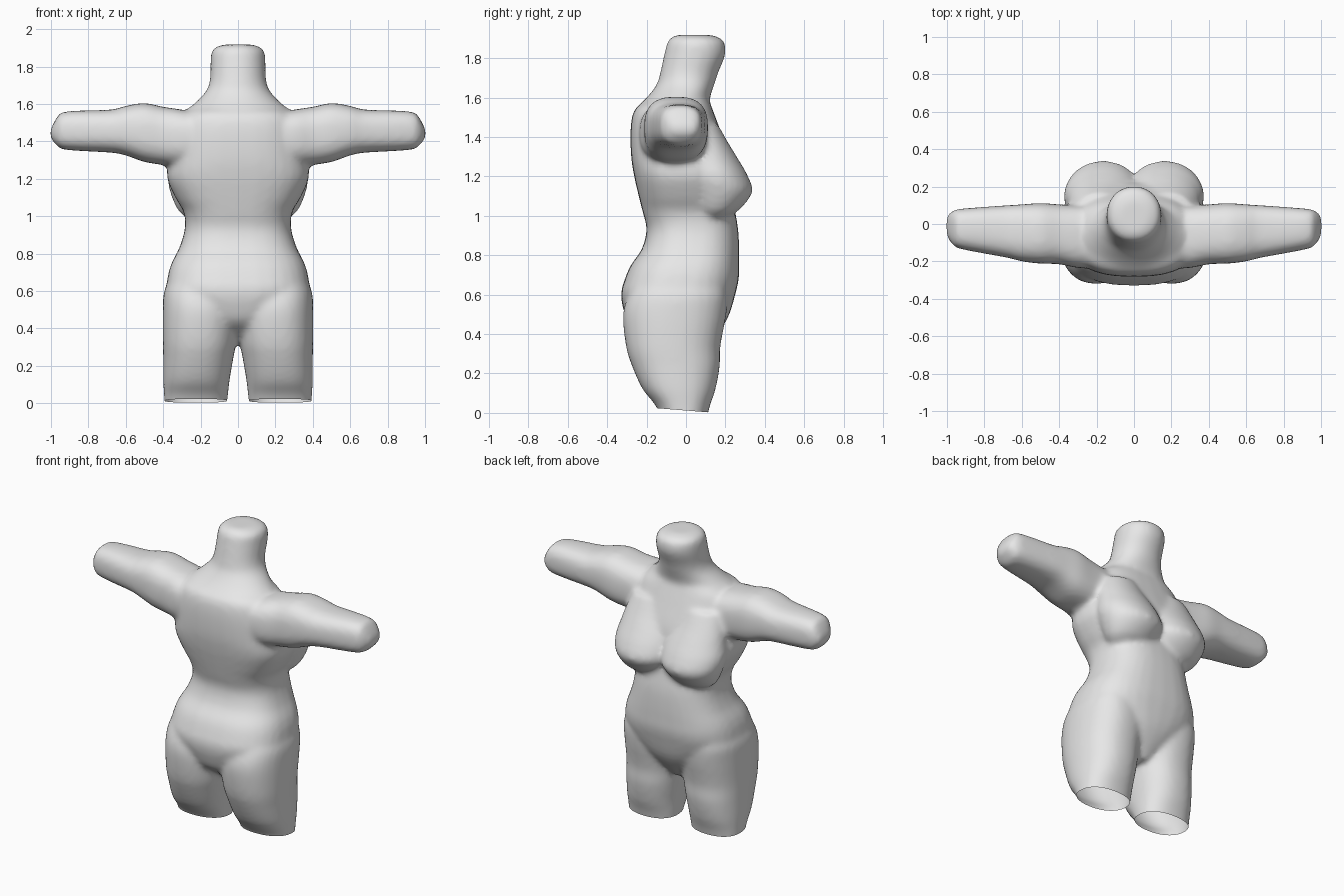
import bpy, bmesh, math
from mathutils import Vector

if "Cube" in bpy.data.objects:
    bpy.data.objects.remove(bpy.data.objects["Cube"], do_unlink=True)

SIDES = 32
bm = bmesh.new()


def refine(rows, steps=4):
    """Add flowing in-between sections to a list of sections."""
    pts = [Vector(r) for r in rows]
    out = []
    for i in range(len(pts) - 1):
        b, c = pts[i], pts[i + 1]
        a, d = pts[max(i - 1, 0)], pts[min(i + 2, len(pts) - 1)]
        for k in range(steps):
            u = k / steps
            out.append(b + (c - a) * (u / 2) + (a * 2 - b * 5 + c * 4 - d) * (u * u / 2)
                       + (b * 3 - a - c * 3 + d) * (u ** 3 / 2))
    return out + [pts[-1]]


def loft(rows, place, power=2.3):
    """Closed tube through rounded sections: (along, a_min, a_max, b_min, b_max)."""
    rings = []
    for t, a0, a1, b0, b1 in refine(rows):
        ring = []
        for i in range(SIDES):
            ang = math.tau * i / SIDES
            c, s = math.cos(ang), math.sin(ang)
            a = (a0 + a1) / 2 + (a1 - a0) / 2 * math.copysign(abs(c) ** (2 / power), c)
            b = (b0 + b1) / 2 + (b1 - b0) / 2 * math.copysign(abs(s) ** (2 / power), s)
            ring.append(bm.verts.new(place(t, a, b)))
        rings.append(ring)
    for low, high in zip(rings, rings[1:]):
        for i in range(SIDES):
            j = (i + 1) % SIDES
            bm.faces.new((low[i], low[j], high[j], high[i]))
    bm.faces.new(rings[0][::-1])
    bm.faces.new(rings[-1])


# Torso from crotch to shoulders: height, half width, back, chest
torso = [(.32, .05, -.12, .10), (.42, .18, -.265, .175), (.50, .28, -.31, .22),
         (.60, .375, -.33, .25), (.68, .375, -.31, .268), (.75, .355, -.28, .27),
         (.83, .315, -.225, .27), (.93, .285, -.20, .265), (1.02, .29, -.22, .25),
         (1.10, .335, -.24, .235), (1.21, .38, -.265, .23), (1.32, .36, -.28, .215),
         (1.46, .33, -.28, .165), (1.54, .30, -.26, .135), (1.58, .24, -.21, .12)]
loft([(z, -w, w, y0, y1) for z, w, y0, y1 in torso], lambda t, a, b: (a, b, t), 2.6)

# Neck with a slightly domed top
neck = [(1.48, .32, -.27, .14), (1.56, .28, -.235, .12), (1.61, .225, -.19, .125),
        (1.67, .17, -.147, .145), (1.73, .15, -.13, .165), (1.82, .147, -.11, .2),
        (1.89, .137, -.09, .19), (1.918, .08, -.05, .13)]
loft([(z, -w, w, y0, y1) for z, w, y0, y1 in neck], lambda t, a, b: (a, b, t), 2.1)

# Arms, thighs and breasts on both sides
arm = [(.15, -.24, .10, 1.30, 1.54), (.30, -.235, .10, 1.27, 1.57), (.40, -.215, .105, 1.275, 1.585),
       (.50, -.212, .112, 1.29, 1.605), (.60, -.20, .105, 1.325, 1.59),
       (.68, -.18, .10, 1.34, 1.57), (.92, -.135, .082, 1.355, 1.56),
       (.97, -.11, .07, 1.38, 1.525), (1.003, -.06, .04, 1.42, 1.46)]
thigh = [(-.10, .07, .39, -.10, .09), (.03, .055, .395, -.15, .12), (.12, .045, .40, -.22, .15),
         (.24, .025, .40, -.275, .172), (.34, .008, .402, -.305, .175),
         (.50, 0, .402, -.32, .205), (.60, .04, .395, -.29, .21), (.66, .10, .365, -.25, .19)]
breast = [(.99, .09, .27, .08, .20), (1.03, .03, .32, .04, .27), (1.12, -.03, .36, 0, .337),
          (1.20, -.04, .375, -.02, .315), (1.28, -.02, .36, -.02, .27),
          (1.37, .02, .34, -.02, .215), (1.46, .05, .31, -.02, .165)]
for side in (1, -1):
    loft(arm, lambda t, a, b: (side * t, a, b), 2.7)
    loft(thigh, lambda t, a, b: (side * a, b, t), 2.3)
    loft(breast, lambda t, a, b: (side * a, b, t), 2)

bmesh.ops.recalc_face_normals(bm, faces=bm.faces)
mesh = bpy.data.meshes.new("body_form")
bm.to_mesh(mesh)
bm.free()
body = bpy.data.objects.new("body_form", mesh)
bpy.context.collection.objects.link(body)

# Fuse the parts into one skin and soften the joins
fuse = body.modifiers.new("fuse", 'REMESH')
fuse.mode = 'VOXEL'
fuse.voxel_size = .016
soften = body.modifiers.new("soften", 'SMOOTH')
soften.factor = .5
soften.iterations = 8
graph = bpy.context.evaluated_depsgraph_get()
skin = bpy.data.meshes.new_from_object(body.evaluated_get(graph))
body.modifiers.clear()
body.data = skin

# Cut the thighs open at the bottom
bm = bmesh.new()
bm.from_mesh(skin)
bmesh.ops.bisect_plane(bm, geom=bm.verts[:] + bm.edges[:] + bm.faces[:],
                       plane_co=Vector((0, 0, .012)), plane_no=Vector((0, .08, 1)),
                       clear_inner=True)
bm.to_mesh(skin)
bm.free()

# Plain grey finish
grey = bpy.data.materials.new("plain_grey")
grey.use_nodes = True
colour = (.8, .8, .8, 1)
grey.diffuse_color = colour
grey.node_tree.nodes["Principled BSDF"].inputs["Base Color"].default_value = colour
skin.materials.clear()
skin.materials.append(grey)

bpy.ops.object.select_all(action='DESELECT')
body.select_set(True)
bpy.context.view_layer.objects.active = body
bpy.ops.object.shade_smooth_by_angle(angle=math.radians(60))
